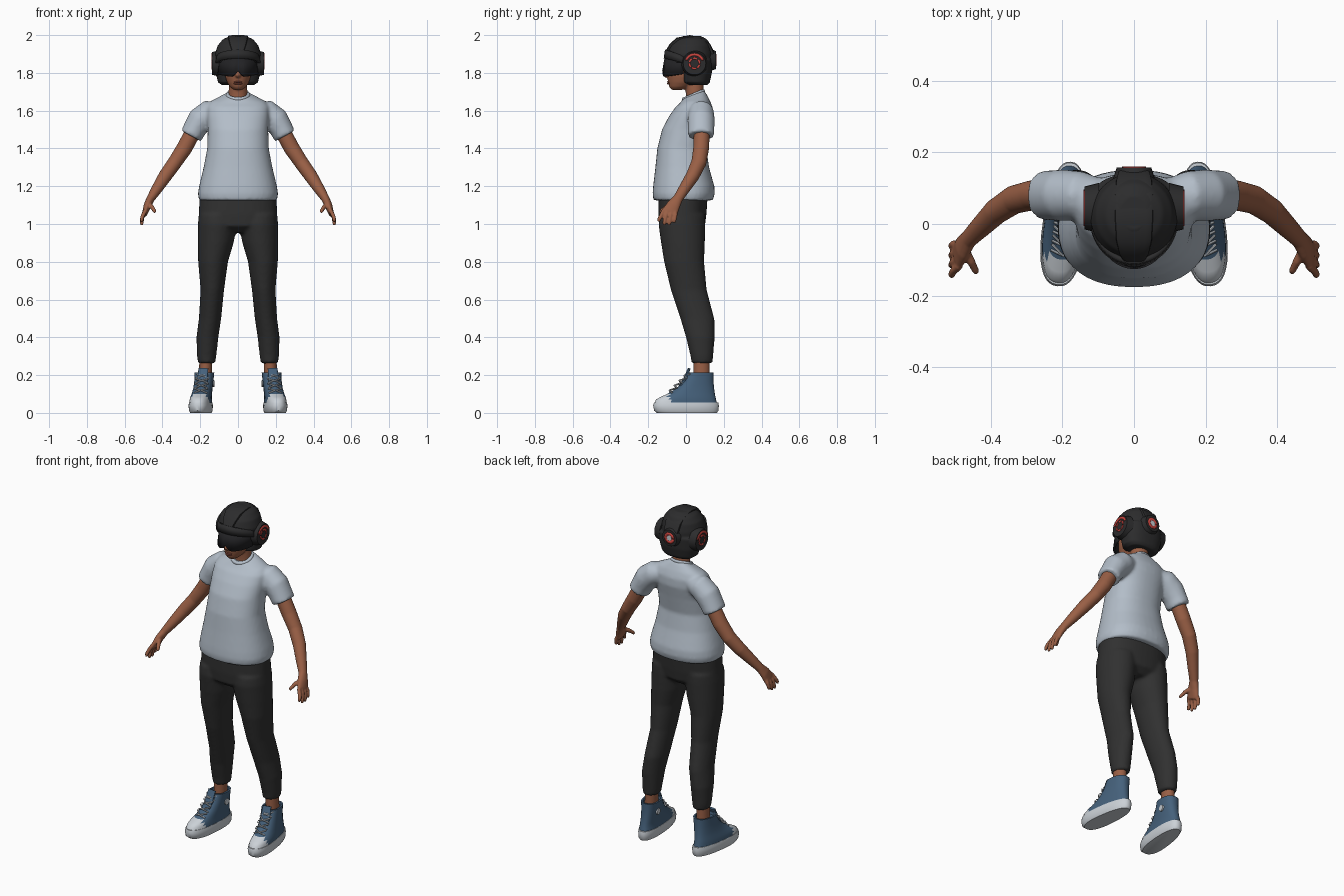
import bpy, bmesh
from math import sin, cos, pi, copysign
from mathutils import Vector, Matrix

if "Cube" in bpy.data.objects:
    bpy.data.objects.remove(bpy.data.objects["Cube"])


def material(name, r, g, b):
    m = bpy.data.materials.new(name)
    m.use_nodes = True
    m.diffuse_color = (r, g, b, 1)
    bsdf = m.node_tree.nodes["Principled BSDF"]
    bsdf.inputs["Base Color"].default_value = (r, g, b, 1)
    bsdf.inputs["Roughness"].default_value = 0.8
    return m


SHIRT = material("pale grey blue", .45, .51, .58)
PANTS = material("charcoal cloth", .03, .03, .03)
SHELL = material("black shell", .025, .025, .026)
VISOR = material("dark visor", .016, .016, .018)
SKIN = material("brown skin", .32, .115, .06)
LIPS = material("lip brown", .27, .075, .05)
DENIM = material("slate blue", .06, .12, .2)
RUBBER = material("off white", .6, .64, .68)
RED = material("signal red", .6, .06, .05)
X, Y = Vector((1, 0, 0)), Vector((0, 1, 0))


def slab(z, front, back, half, x=0, tilt=0):
    """Horizontal ring given by its front, back and half width."""
    return (x, (front + back) / 2, z, half, (back - front) / 2, tilt)


def flip(rings, s):
    return [(r[0] * s, *r[1:]) for r in rings]


def loft(bm, rings, n=28, ref=None, power=2, taper=0):
    """Skin rings; with ref they stand square to the path, b along ref."""
    centres = [Vector(r[:3]) for r in rings]
    loops = []
    for i, r in enumerate(rings):
        u, v = X, Y
        if ref:
            t = centres[min(i + 1, len(rings) - 1)] - centres[max(i - 1, 0)]
            u = ref.cross(t).normalized()
            v = t.cross(u).normalized()
        tilt = r[5] if len(r) > 5 else 0
        loop = []
        for k in range(n):
            a = 2 * pi * k / n
            c, s = (copysign(abs(f) ** (2 / power), f) for f in (cos(a), sin(a)))
            p = centres[i] + u * r[3] * c * (1 - taper * s) + v * r[4] * s
            p.z += tilt * r[4] * s
            loop.append(bm.verts.new(p))
        loops.append(loop)
    for low, high in zip(loops, loops[1:]):
        for k in range(n):
            j = (k + 1) % n
            bm.faces.new((low[k], low[j], high[j], high[k]))
    bm.faces.new(loops[0][::-1])
    bm.faces.new(loops[-1])


def ball(bm, centre, size):
    m = Matrix.Translation(centre) @ Matrix.Diagonal((*size, 1))
    bmesh.ops.create_uvsphere(bm, u_segments=20, v_segments=12, radius=1, matrix=m)


def finish(name, bm, mats, voxel=0, relax=3, mirror=False, solid=0, recalc=True):
    if recalc:
        bmesh.ops.recalc_face_normals(bm, faces=bm.faces)
    mesh = bpy.data.meshes.new(name)
    bm.to_mesh(mesh)
    bm.free()
    for m in mats:
        mesh.materials.append(m)
    ob = bpy.data.objects.new(name, mesh)
    bpy.context.collection.objects.link(ob)
    bpy.ops.object.select_all(action='DESELECT')
    ob.select_set(True)
    bpy.context.view_layer.objects.active = ob
    bpy.ops.object.shade_smooth_by_angle(angle=.7)
    if voxel:
        mod = ob.modifiers.new("Blend", 'REMESH')
        mod.mode, mod.voxel_size, mod.use_smooth_shade = 'VOXEL', voxel, True
        mod = ob.modifiers.new("Relax", 'SMOOTH')
        mod.factor, mod.iterations = .5, relax
    if solid:
        mod = ob.modifiers.new("Thickness", 'SOLIDIFY')
        mod.thickness, mod.offset = solid, 0
    if mirror:
        mod = ob.modifiers.new("Mirror", 'MIRROR')
        mod.use_mirror_merge = False
    return ob


# Shirt: torso blended with both sleeves
bm = bmesh.new()
loft(bm, [slab(1.125, -.172, .142, .207), slab(1.16, -.177, .152, .212),
          slab(1.2, -.174, .15, .206), slab(1.3, -.162, .122, .182),
          slab(1.4, -.152, .108, .163), slab(1.5, -.127, .127, .16),
          slab(1.57, -.09, .142, .165), slab(1.62, -.055, .14, .165),
          slab(1.65, -.03, .125, .145, 0, .1), slab(1.675, -.02, .105, .09, 0, .3),
          slab(1.688, -.012, .094, .057, 0, .4)], 40, power=2.3)
sleeve = [(.09, .075, 1.6, .045, .05), (.15, .08, 1.59, .068, .068),
          (.2, .08, 1.55, .07, .072), (.228, .08, 1.505, .062, .07),
          (.249, .08, 1.466, .06, .07)]
for s in (1, -1):
    loft(bm, flip(sleeve, s), ref=Y)
finish("shirt", bm, [SHIRT], .01, 4)

bpy.ops.mesh.primitive_torus_add(major_segments=36, minor_segments=10, major_radius=.054,
                                 minor_radius=.011, location=(0, .04, 1.682), rotation=(.4, 0, 0))
collar = bpy.context.object
collar.name = "shirt_collar"
collar.data.materials.append(SHIRT)
bpy.ops.object.shade_smooth()

# Trousers: hips blended with both legs
bm = bmesh.new()
loft(bm, [slab(.955, -.1, .06, .07), slab(.99, -.143, .1, .19), slab(1.05, -.147, .108, .208),
          slab(1.15, -.145, .115, .203)], 36, power=2.3)
leg = [slab(1.05, -.14, .1, .1, .108), slab(1, -.146, .102, .103, .109),
       slab(.9, -.132, .1, .095, .118), slab(.8, -.116, .096, .079, .132),
       slab(.65, -.08, .11, .062, .136), slab(.5, -.03, .15, .059, .148),
       slab(.4, 0, .152, .058, .162), slab(.3, .024, .144, .051, .166),
       slab(.262, .03, .14, .045, .166)]
for s in (1, -1):
    loft(bm, flip(leg, s))
finish("trousers", bm, [PANTS], .01, 3)

# Arms with palms, fingers and thumbs
bm = bmesh.new()
loft(bm, [(.22, .085, 1.52, .042, .042), (.285, .08, 1.4, .042, .042),
          (.335, .068, 1.325, .038, .04), (.385, .035, 1.255, .036, .036),
          (.43, -.01, 1.185, .029, .03), (.462, -.042, 1.135, .022, .026),
          (.479, -.066, 1.1, .02, .036), (.49, -.084, 1.066, .016, .042),
          (.493, -.09, 1.05, .012, .036)], ref=Y)
for i, tip in enumerate((1.015, .997, .997, 1.01)):
    y = -.118 + .02 * i
    loft(bm, [(.488, y, 1.075, .011, .011), (.504, y - .013 + .005 * i, 1.045, .011, .011),
              (.51, y - .024 + .007 * i, tip + .01, .01, .01),
              (.508, y - .026 + .007 * i, tip - .004, .007, .007)], 12, Y)
loft(bm, [(.474, -.07, 1.105, .014, .014), (.455, -.105, 1.09, .012, .012),
          (.443, -.13, 1.07, .01, .01), (.44, -.137, 1.06, .006, .006)], 12, Y)
finish("arms_and_hands", bm, [SKIN], .005, 2, mirror=True)

# Ankles
bm = bmesh.new()
loft(bm, [slab(.15, .04, .125, .034, .174), slab(.3, .04, .125, .034, .17)])
finish("ankles", bm, [SKIN], mirror=True)

# Neck and face
bm = bmesh.new()
loft(bm, [slab(1.62, 0, .1, .055), slab(1.68, .0, .095, .05), slab(1.78, -.01, .09, .048)])
loft(bm, [slab(1.71, -.075, -.02, .022), slab(1.725, -.089, .02, .042),
          slab(1.75, -.095, .06, .058), slab(1.78, -.1, .08, .068),
          slab(1.83, -.1, .09, .074), slab(1.9, -.085, .09, .068)])
ball(bm, (0, -.103, 1.79), (.016, .018, .016))
finish("neck_and_face", bm, [SKIN], .006, 3)
bm = bmesh.new()
for z in (1.752, 1.743):
    ball(bm, (0, -.091, z), (.023, .01, .005))
finish("lips", bm, [LIPS])

# Helmet: upper dome blended with the open-faced lower shell
bm = bmesh.new()
loft(bm, [slab(1.735, .015, .115, .085), slab(1.75, -.018, .126, .106),
          slab(1.8, -.022, .137, .118), slab(1.87, -.02, .14, .12)], 32, power=2.4)
loft(bm, [slab(1.855, -.092, .142, .12), slab(1.9, -.102, .142, .122),
          slab(1.945, -.085, .132, .108), slab(1.978, -.052, .112, .08),
          slab(1.995, -.015, .08, .042)], 32)
finish("helmet_shell", bm, [SHELL], .007, 3)

# Raised crown panel
bm = bmesh.new()
loft(bm, [(0, y, z, .012, w) for y, z, w in
          ((-.098, 1.91, .03), (-.078, 1.945, .042), (-.045, 1.975, .05), (.02, 1.988, .054),
           (.08, 1.976, .054), (.12, 1.945, .05), (.14, 1.9, .045))], 16, X, power=4)
finish("helmet_crown_panel", bm, [SHELL])


def wrap(name, mat, rx, ry, span, lean, low, high):
    """Curved shield around the front of the head."""
    bm = bmesh.new()
    n, rows = 24, []
    for f, k in ((low, 1), (high, lean)):
        rows.append([])
        for i in range(n + 1):
            t = 2 * i / n - 1
            p = (rx * k * sin(t * span), .015 - ry * k * cos(t * span), f(t))
            rows[-1].append(bm.verts.new(p))
    for i in range(n):
        bm.faces.new((rows[0][i], rows[0][i + 1], rows[1][i + 1], rows[1][i]))
    finish(name, bm, [mat], solid=.014)


wrap("visor", VISOR, .104, .134, 1.35, .9,
     lambda t: 1.78 + .03 * max(0, 1 - abs(t) * 5) + .015 * t * t, lambda t: 1.885)
wrap("helmet_brow", SHELL, .117, .126, 1.35, .95,
     lambda t: 1.876 - .025 * t * t, lambda t: 1.922 - .035 * t * t)

# Ear pods and rear pod, with red ring plates
EAR = Matrix.Translation((.138, .045, 1.85)) @ Matrix(((0, 0, 1), (1, 0, 0), (0, 1, 0))).to_4x4()
REAR = Matrix.Translation((0, .158, 1.868)) @ Matrix(((-1, 0, 0), (0, 0, 1), (0, 1, 0))).to_4x4()


def disc(bm, frame, base, top, depth):
    bmesh.ops.create_cone(bm, cap_ends=True, segments=28, radius1=base, radius2=top, depth=depth,
                          matrix=frame @ Matrix.Translation((0, 0, -depth / 2)))


def sector(bm, frame, inner, outer, start, end):
    n = 10
    pairs = []
    for i in range(n + 1):
        a = start + (end - start) * i / n
        pairs.append([bm.verts.new(frame @ Vector((r * cos(a), r * sin(a), 0))) for r in (inner, outer)])
    for p, q in zip(pairs, pairs[1:]):
        bm.faces.new((p[0], p[1], q[1], q[0]))


bm = bmesh.new()
disc(bm, EAR, .07, .06, .04)
finish("ear_pods", bm, [SHELL], mirror=True)
bm = bmesh.new()
sector(bm, EAR, .041, .054, .35, pi - .35)
for i in range(6):
    sector(bm, EAR, .022, .032, i * pi / 3, i * pi / 3 + .8)
finish("ear_rings", bm, [RED], mirror=True, solid=.006)
bm = bmesh.new()
disc(bm, REAR, .062, .048, .04)
finish("rear_pod", bm, [SHELL])
bm = bmesh.new()
sector(bm, REAR, .017, .034, 0, 2 * pi)
finish("rear_ring", bm, [RED], solid=.006)
bm = bmesh.new()
disc(bm, REAR @ Matrix.Translation((0, 0, .002)), .017, .017, .006)
finish("rear_light", bm, [RUBBER])

# Shoes, modelled straight and then turned outwards
TURN = Matrix.Translation((.195, 0, 0)) @ Matrix.Rotation(.11, 4, 'Z')


def shoe_part(name, bm, mats):
    bmesh.ops.transform(bm, matrix=TURN, verts=bm.verts)
    finish(name, bm, mats, mirror=True)


bm = bmesh.new()
loft(bm, [slab(0, -.155, .165, .052), slab(.012, -.17, .173, .058), slab(.04, -.175, .175, .06),
          slab(.056, -.17, .172, .057)], 40, power=2.4, taper=.1)
shoe_part("shoe_soles", bm, [RUBBER])

bm = bmesh.new()
loft(bm, [slab(.05, -.168, .165, .056), slab(.07, -.16, .16, .055), slab(.085, -.135, .157, .053),
          slab(.1, -.1, .154, .051, -.002), slab(.13, -.05, .15, .049, -.005),
          slab(.17, -.012, .147, .049, -.008), slab(.215, .012, .147, .051, -.01),
          slab(.215, .022, .137, .042, -.01), slab(.2, .025, .135, .04, -.01)],
     40, power=2.4, taper=.08)
for f in bm.faces:
    f.material_index = int(f.calc_center_median().y < -.095)
shoe_part("shoe_uppers", bm, [DENIM, RUBBER])

bm = bmesh.new()
loft(bm, [(-.006, -.03, .14, .008, .026), (-.008, -.002, .185, .008, .028),
          (-.01, .018, .235, .006, .026)], 16, X, power=3)
shoe_part("shoe_tongues", bm, [DENIM])

# Criss-cross laces up the instep
bm = bmesh.new()
for i in range(4):
    y, z = -.088 + .026 * i, .112 + .026 * i
    for s in (1, -1):
        loft(bm, [(-.034 * s - .006, y + .012, z - .006, .004, .004), (-.006, y, z + .008, .004, .004),
                  (.034 * s - .006, y + .028, z + .016, .004, .004)], 8, Y)
shoe_part("shoe_laces", bm, [RUBBER])

# Plain round patch on each inner ankle
bm = bmesh.new()
INNER = Matrix.Translation((-.06, .085, .155)) @ Matrix.Rotation(-pi / 2, 4, 'Y')
disc(bm, INNER, .018, .018, .008)
shoe_part("ankle_patches", bm, [RUBBER])
